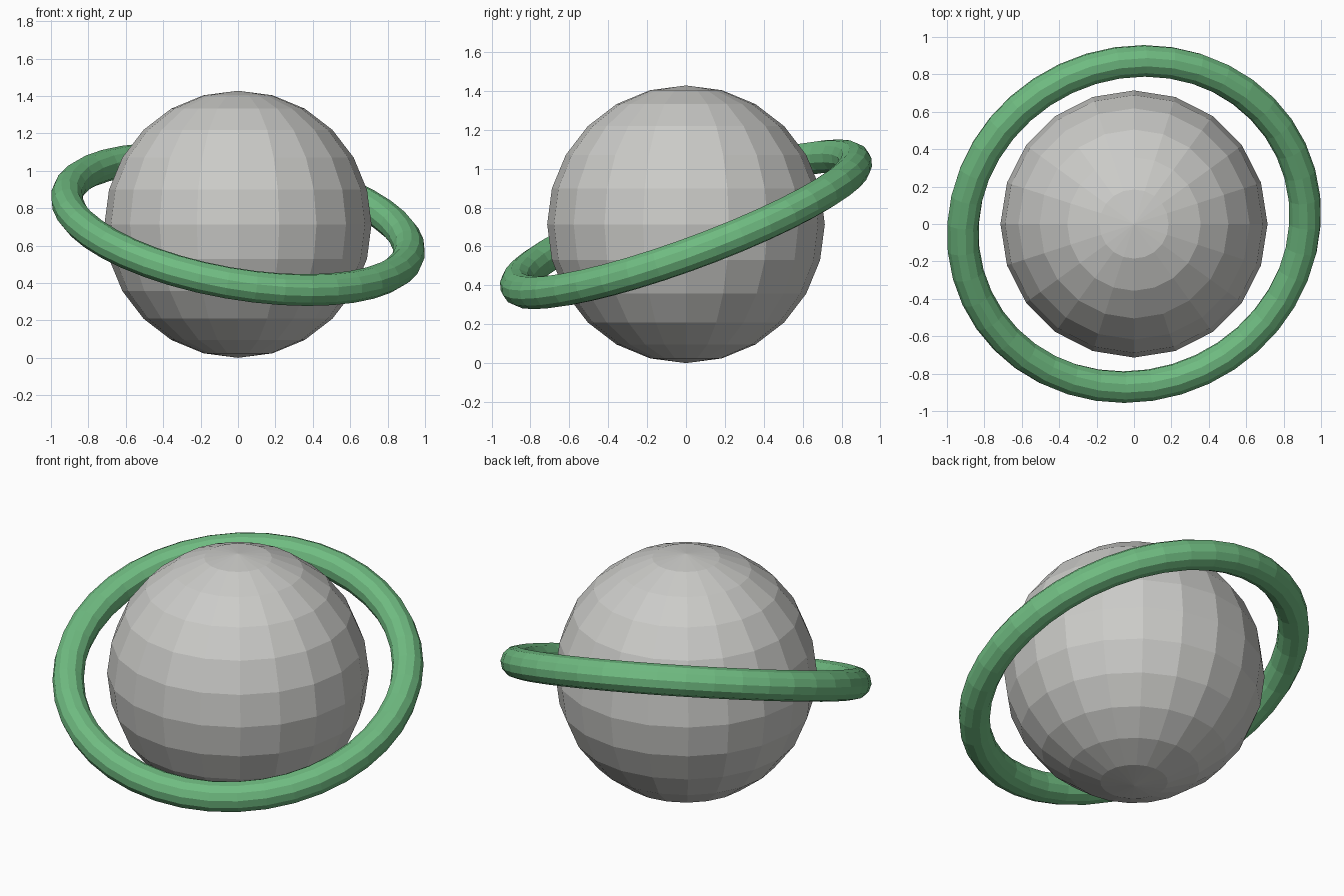
import bpy
from math import radians

default = bpy.data.objects.get("Cube")
if default:
    bpy.data.objects.remove(default, do_unlink=True)

RADIUS = 0.714


def material(name, colour):
    mat = bpy.data.materials.new(name)
    mat.use_nodes = True
    mat.diffuse_color = colour
    mat.node_tree.nodes["Principled BSDF"].inputs["Base Color"].default_value = colour
    return mat


def finish(name, mat):
    obj = bpy.context.object
    obj.name = obj.data.name = name
    obj.data.materials.append(mat)
    bpy.ops.object.shade_flat()


# Faceted planet body
bpy.ops.mesh.primitive_uv_sphere_add(
    segments=20, ring_count=12, radius=RADIUS, location=(0, 0, RADIUS))
finish("planet_body", material("stone grey", (0.60, 0.60, 0.58, 1)))

# Tilted round ring around the planet
bpy.ops.mesh.primitive_torus_add(
    major_radius=1.3 * RADIUS, minor_radius=0.12 * RADIUS,
    major_segments=40, minor_segments=12,
    location=(0, 0, RADIUS), rotation=(radians(20), radians(10), 0))
finish("planet_ring", material("leaf green", (0.16, 0.50, 0.22, 1)))
